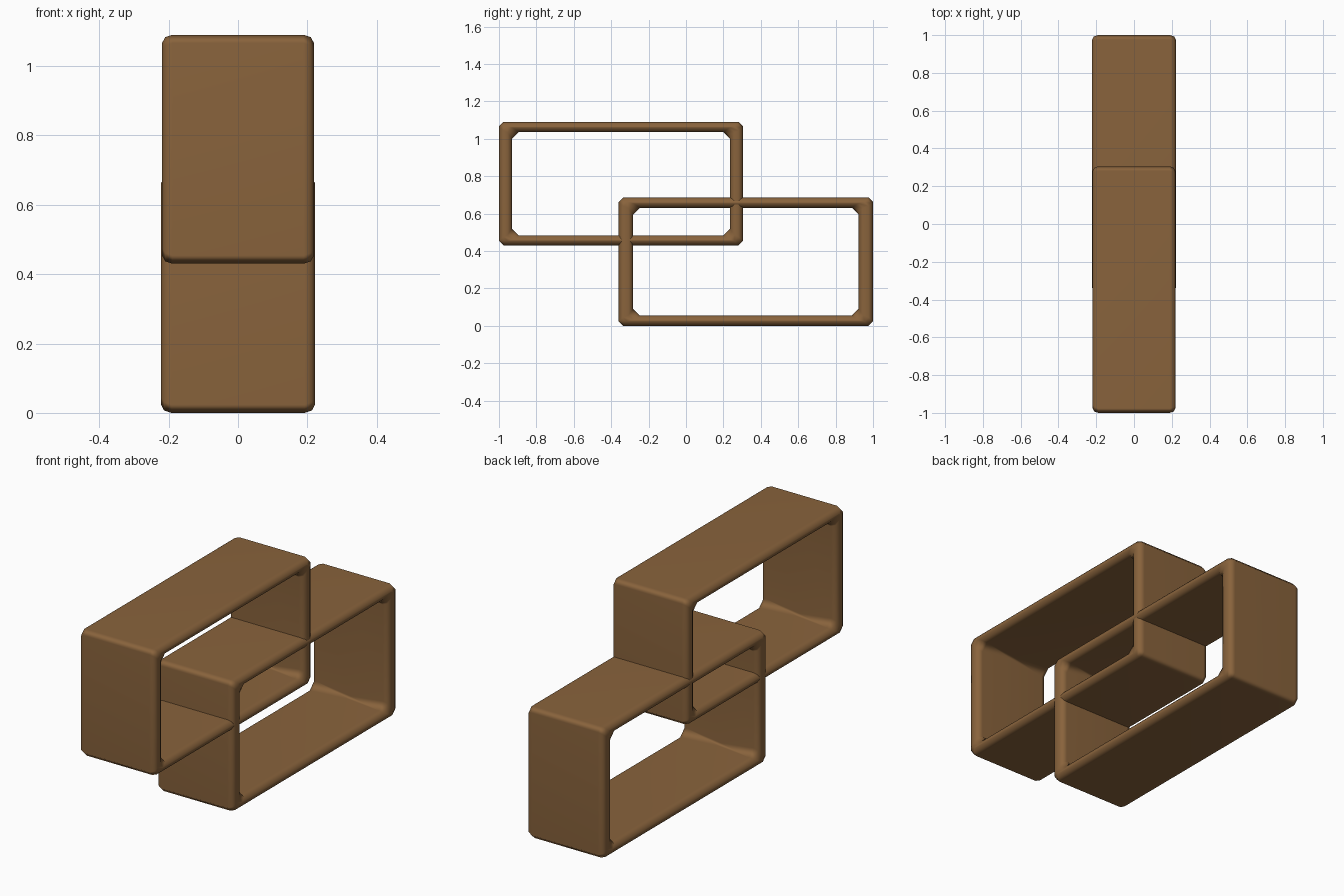
import bpy, bmesh, math

if "Cube" in bpy.data.objects:
    bpy.data.objects.remove(bpy.data.objects["Cube"])

wood = bpy.data.materials.new("brown_wood")
wood.diffuse_color = (0.25, 0.125, 0.045, 1)
wood.use_nodes = True
wood.node_tree.nodes["Principled BSDF"].inputs["Base Color"].default_value = wood.diffuse_color


def ring(bm, y0, y1, z0, z1, x, c):
    """Rectangle with cut corners, lying in the plane at x."""
    pts = [(y0 + c, z0), (y1 - c, z0), (y1, z0 + c), (y1, z1 - c),
           (y1 - c, z1), (y0 + c, z1), (y0, z1 - c), (y0, z0 + c)]
    return [bm.verts.new((x, y, z)) for y, z in pts]


def box_shelf(name, y0, y1, z0, z1, half_x, side_t, top_t):
    bm = bmesh.new()
    r = 0.024
    # half of the wall section: inset in y, inset in z, x, corner cut
    half = [(0, 0, half_x - 0.03, 0.024),
            (0.007, 0.007, half_x - 0.009, 0.024),
            (r, r, half_x, 0.022),
            (side_t - r, top_t - r, half_x, 0.026),
            (side_t - 0.007, top_t - 0.007, half_x - 0.009, 0.034),
            (side_t, top_t, half_x - 0.03, 0.036)]
    section = half + [(side_t, top_t, 0, 0.012)]
    section += [(a, b, -x, c) for a, b, x, c in reversed(half)]
    rings = [ring(bm, y0 + a, y1 - a, z0 + b, z1 - b, x, c)
             for a, b, x, c in section]
    for i, p in enumerate(rings):
        q = rings[(i + 1) % len(rings)]
        for k in range(8):
            m = (k + 1) % 8
            bm.faces.new((p[k], p[m], q[m], q[k]))
    bmesh.ops.recalc_face_normals(bm, faces=bm.faces)
    me = bpy.data.meshes.new(name)
    bm.to_mesh(me)
    bm.free()
    me.materials.append(wood)
    ob = bpy.data.objects.new(name, me)
    bpy.context.collection.objects.link(ob)
    bpy.ops.object.select_all(action='DESELECT')
    ob.select_set(True)
    bpy.context.view_layer.objects.active = ob
    bpy.ops.object.shade_smooth_by_angle(angle=math.radians(60))
    # keep the large panels flat-looking
    wn = ob.modifiers.new("flat_panels", 'WEIGHTED_NORMAL')
    wn.keep_sharp = True
    return ob


# two interlocking open boxes
box_shelf("upper_box_shelf", -1.0, 0.305, 0.43, 1.09, 0.219, 0.07, 0.054)
box_shelf("lower_box_shelf", -0.36, 1.0, 0.0, 0.686, 0.222, 0.077, 0.055)
